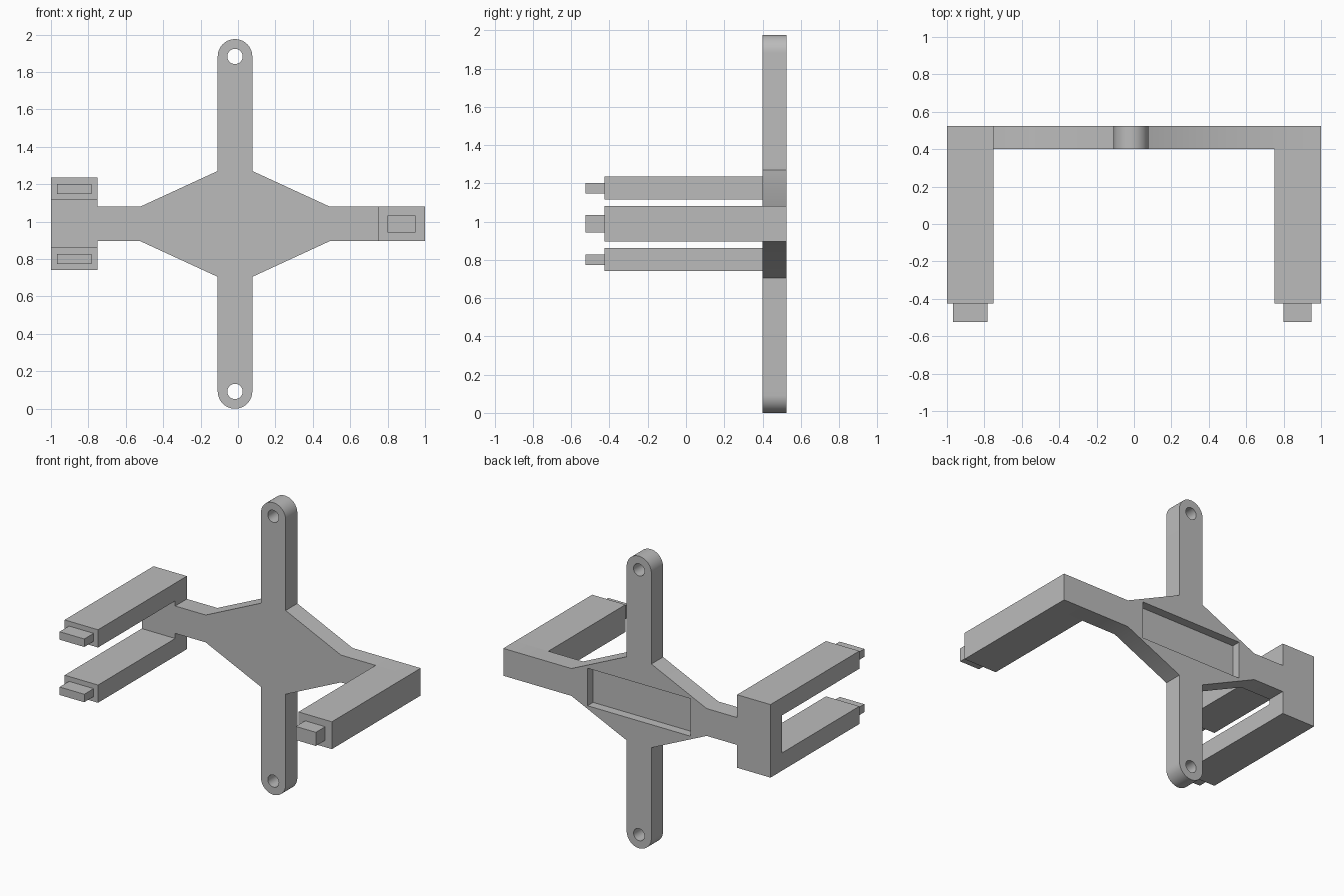
import bpy, bmesh
from math import cos, sin, pi
from mathutils import Matrix

cube = bpy.data.objects.get("Cube")
if cube:
    bpy.data.objects.remove(cube, do_unlink=True)

CX, CZ = -0.016, 0.988          # centre of the cross
FRONT, BACK = 0.40, 0.525       # plate faces
HALF = 0.0925                   # half width of every arm
HOLE_Z = CZ - HALF              # hole distance from the centre

grey = bpy.data.materials.new("plain grey")
grey.use_nodes = True
grey.diffuse_color = (0.5, 0.5, 0.5, 1)
grey.node_tree.nodes["Principled BSDF"].inputs["Base Color"].default_value = (0.5, 0.5, 0.5, 1)


def finish(name, bm):
    bmesh.ops.recalc_face_normals(bm, faces=bm.faces)
    mesh = bpy.data.meshes.new(name)
    bm.to_mesh(mesh)
    bm.free()
    mesh.materials.append(grey)
    obj = bpy.data.objects.new(name, mesh)
    bpy.context.collection.objects.link(obj)
    return obj


def box(name, x, y, z):
    bm = bmesh.new()
    size = [b - a for a, b in (x, y, z)]
    mid = [(a + b) / 2 for a, b in (x, y, z)]
    bmesh.ops.create_cube(bm, size=1, matrix=Matrix.Translation(mid) @ Matrix.Diagonal((*size, 1)))
    return finish(name, bm)


def extrude_outline(name, points, y0, y1):
    bm = bmesh.new()
    face = bm.faces.new([bm.verts.new((x, y0, z)) for x, z in points])
    new = bmesh.ops.extrude_face_region(bm, geom=[face])["geom"]
    bmesh.ops.translate(bm, vec=(0, y1 - y0, 0),
                        verts=[v for v in new if isinstance(v, bmesh.types.BMVert)])
    return finish(name, bm)


def cut(target, cutter):
    cutter.hide_render = True
    mod = target.modifiers.new("cut", "BOOLEAN")
    mod.operation, mod.solver, mod.object = "DIFFERENCE", "EXACT", cutter
    bpy.context.view_layer.objects.active = target
    bpy.ops.object.modifier_apply(modifier=mod.name)
    bpy.data.objects.remove(cutter, do_unlink=True)


# Cross-shaped plate: upper half outline, mirrored below
SEGMENTS = 24
tip = [(CX + HALF * cos(pi * i / SEGMENTS), HOLE_Z + HALF * sin(pi * i / SEGMENTS))
       for i in range(SEGMENTS + 1)]
upper = ([(1, HALF), (CX + 0.506, HALF), (CX + HALF, 0.283)] + tip +
         [(CX - HALF, 0.283), (CX - 0.506, HALF), (-0.75, HALF), (-0.75, 0.247), (-1, 0.247)])
lower = [(x, -z) for x, z in reversed(upper)]
plate = extrude_outline("cross_plate", [(x, CZ + z) for x, z in upper + lower], FRONT, BACK)

# Bolt holes and the shallow pocket in the back
for side in (1, -1):
    ring = [(CX + 0.041 * cos(2 * pi * i / 32), CZ + side * HOLE_Z + 0.041 * sin(2 * pi * i / 32))
            for i in range(32)]
    cut(plate, extrude_outline("hole_cutter", ring, FRONT - 0.1, BACK + 0.1))
cut(plate, box("pocket_cutter", (CX - 0.385, CX + 0.385), (BACK - 0.06, BACK + 0.1),
               (CZ - 0.127, CZ + 0.127)))

bpy.ops.object.select_all(action="DESELECT")
plate.select_set(True)
bpy.context.view_layer.objects.active = plate
bpy.ops.object.shade_smooth_by_angle(angle=pi / 6)


# Forward prongs with their smaller end tabs
def prong(name, x, z, half_z, tab_half_x, tab_half_z):
    box(name, (x - 0.125, x + 0.125), (-0.425, FRONT), (z - half_z, z + half_z))
    box(name + "_tab", (x - tab_half_x, x + tab_half_x), (-0.525, -0.425),
        (z - tab_half_z, z + tab_half_z))


prong("left_prong", 0.875, CZ, HALF, 0.075, 0.046)
for label, side in (("upper", 1), ("lower", -1)):
    prong("right_" + label + "_prong", -0.875, CZ + side * 0.187, 0.06, 0.092, 0.027)
